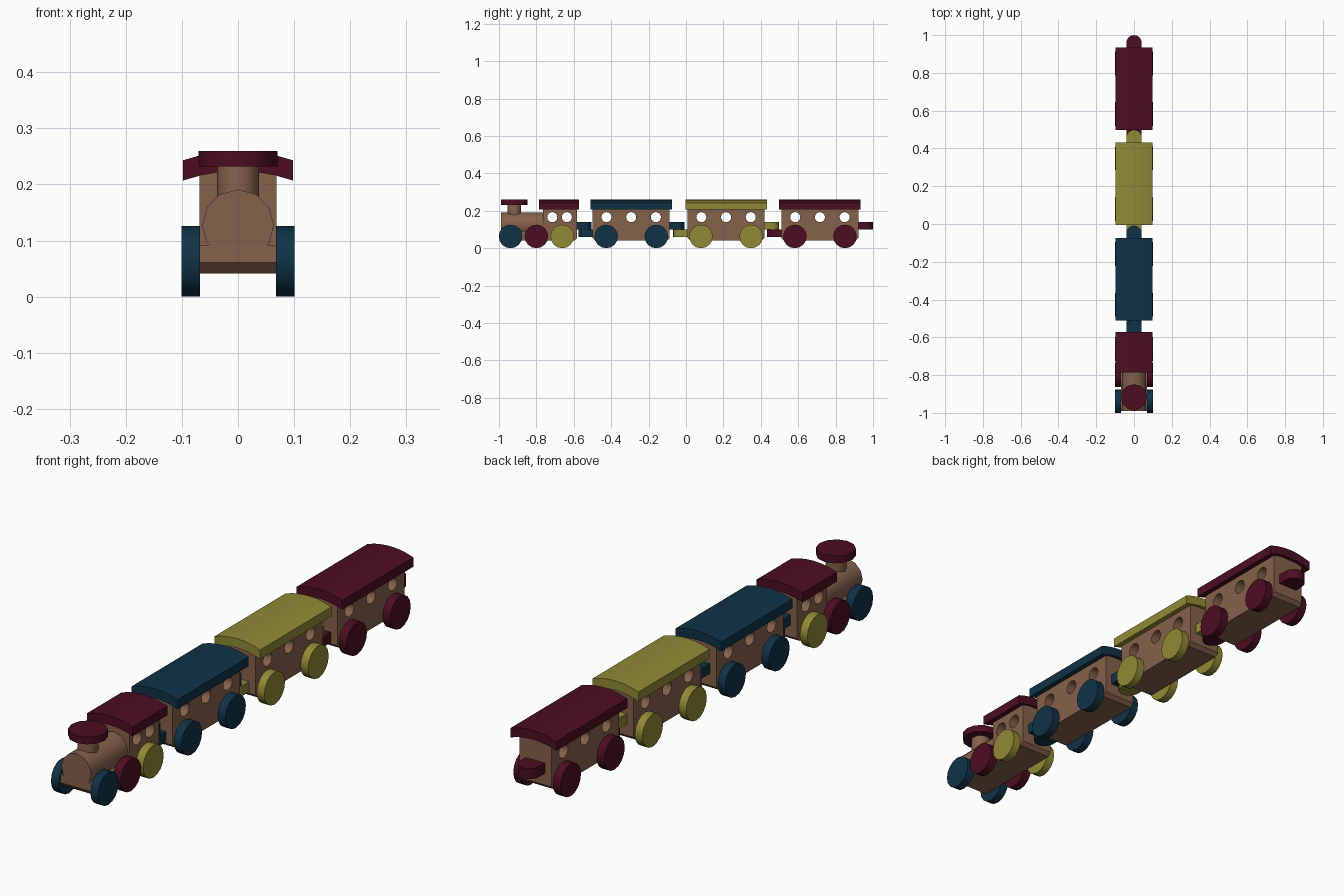
import bpy, bmesh, math

if "Cube" in bpy.data.objects:
    bpy.data.objects.remove(bpy.data.objects["Cube"])


def material(name, rgb):
    m = bpy.data.materials.new(name)
    m.diffuse_color = (*rgb, 1)
    m.use_nodes = True
    m.node_tree.nodes["Principled BSDF"].inputs["Base Color"].default_value = m.diffuse_color
    return m


WOOD = material("brown wood", (0.235, 0.122, 0.070))
MAROON = material("maroon paint", (0.072, 0.004, 0.017))
BLUE = material("dark blue paint", (0.005, 0.032, 0.062))
OLIVE = material("olive yellow paint", (0.28, 0.255, 0.036))


def prism(name, pts, axis, lo, hi, mat, smooth=True):
    """Extrude a closed 2D profile along an axis (the other two axes in x, y, z order)."""
    def co(p, t):
        c = list(p)
        c.insert("xyz".index(axis), t)
        return c
    bm = bmesh.new()
    a = [bm.verts.new(co(p, lo)) for p in pts]
    b = [bm.verts.new(co(p, hi)) for p in pts]
    bm.faces.new(a)
    bm.faces.new(b[::-1])
    n = len(pts)
    for i in range(n):
        bm.faces.new((a[i], b[i], b[(i + 1) % n], a[(i + 1) % n]))
    bmesh.ops.recalc_face_normals(bm, faces=bm.faces)
    me = bpy.data.meshes.new(name)
    bm.to_mesh(me)
    bm.free()
    me.materials.append(mat)
    ob = bpy.data.objects.new(name, me)
    bpy.context.collection.objects.link(ob)
    if smooth:
        bpy.ops.object.select_all(action='DESELECT')
        ob.select_set(True)
        bpy.context.view_layer.objects.active = ob
        bpy.ops.object.shade_smooth_by_angle(angle=math.radians(35))
    return ob


def circle(u, v, r, n):
    return [(u + r * math.sin(2 * math.pi * i / n), v + r * math.cos(2 * math.pi * i / n))
            for i in range(n)]


def body(name, y0, y1, front_cut, rear_cut, windows, z1=0.222):
    """Wooden block with chamfered lower ends and round holes drilled across."""
    z0 = 0.041
    ob = prism(name, [(y0, z1), (y0, z0 + front_cut), (y0 + front_cut, z0),
                      (y1 - rear_cut, z0), (y1, z0 + rear_cut), (y1, z1)],
               'x', -0.069, 0.069, WOOD, False)
    for w in windows:
        cutter = prism("window_cutter", circle(w, 0.166, 0.027, 16), 'x', -0.2, 0.2, WOOD, False)
        cutter.hide_render = True
        mod = ob.modifiers.new("window", 'BOOLEAN')
        mod.operation, mod.object, mod.solver = 'DIFFERENCE', cutter, 'EXACT'
        bpy.ops.object.select_all(action='DESELECT')
        ob.select_set(True)
        bpy.context.view_layer.objects.active = ob
        bpy.ops.object.modifier_apply(modifier=mod.name)
        bpy.data.objects.remove(cutter)
    bpy.ops.object.shade_smooth_by_angle(angle=math.radians(35))


def roof(name, y0, y1, mat):
    """Arched slab."""
    xs = [-0.098 + 0.196 * i / 6 for i in range(7)]
    top = [(x, 0.26 - 0.017 * (x / 0.098) ** 2) for x in xs]
    low = [(x, z - 0.036) for x, z in reversed(top)]
    prism(name, top + low, 'y', y0, y1, mat)


def wheels(name, y, mat):
    for side, s in (("left", -1), ("right", 1)):
        prism(f"{name}_{side}", circle(y, 0.063, 0.063, 16), 'x',
              *sorted((s * 0.068, s * 0.101)), mat)


def coupler(name, y_base, y_tip, z0, z1, mat):
    """Tongue with a rounded tip."""
    d = 1 if y_tip > y_base else -1
    r = 0.041
    pts = [(-r, y_base), (r, y_base)]
    for i in range(9):
        a = math.pi * i / 8
        pts.append((r * math.cos(a), y_tip + d * r * (math.sin(a) - 1)))
    prism(name, pts, 'z', z0, z1, mat)


# Engine: cab, lower block, round boiler, chimney
body("engine_cab", -0.764, -0.582, 0, 0.014, (-0.715, -0.637))
body("engine_base", -0.99, -0.76, 0.02, 0, (), z1=0.092)
prism("boiler", circle(0, 0.127, 0.064, 12), 'y', -0.99, -0.76, WOOD)
prism("chimney", circle(0, -0.918, 0.037, 12), 'z', 0.16, 0.235, WOOD)
prism("chimney_cap", circle(0, -0.918, 0.070, 12), 'z', 0.232, 0.26, MAROON)
roof("engine_roof", -0.785, -0.572, MAROON)
wheels("engine_front_wheel", -0.938, BLUE)
wheels("engine_middle_wheel", -0.80, MAROON)
wheels("engine_rear_wheel", -0.662, OLIVE)
coupler("engine_coupler", -0.59, -0.505, 0.10, 0.14, BLUE)

# Three matching carriages
for label, yc, mat in (("front", -0.293, BLUE), ("middle", 0.214, OLIVE), ("rear", 0.716, MAROON)):
    body(f"{label}_carriage_body", yc - 0.206, yc + 0.206, 0.014, 0.014,
         (yc - 0.132, yc, yc + 0.132))
    roof(f"{label}_carriage_roof", yc - 0.218, yc + 0.218, mat)
    wheels(f"{label}_carriage_front_wheel", yc - 0.134, mat)
    wheels(f"{label}_carriage_rear_wheel", yc + 0.134, mat)
    coupler(f"{label}_carriage_front_coupler", yc - 0.20, yc - 0.283, 0.06, 0.10, mat)
    coupler(f"{label}_carriage_rear_coupler", yc + 0.20, yc + 0.284, 0.10, 0.14, mat)
